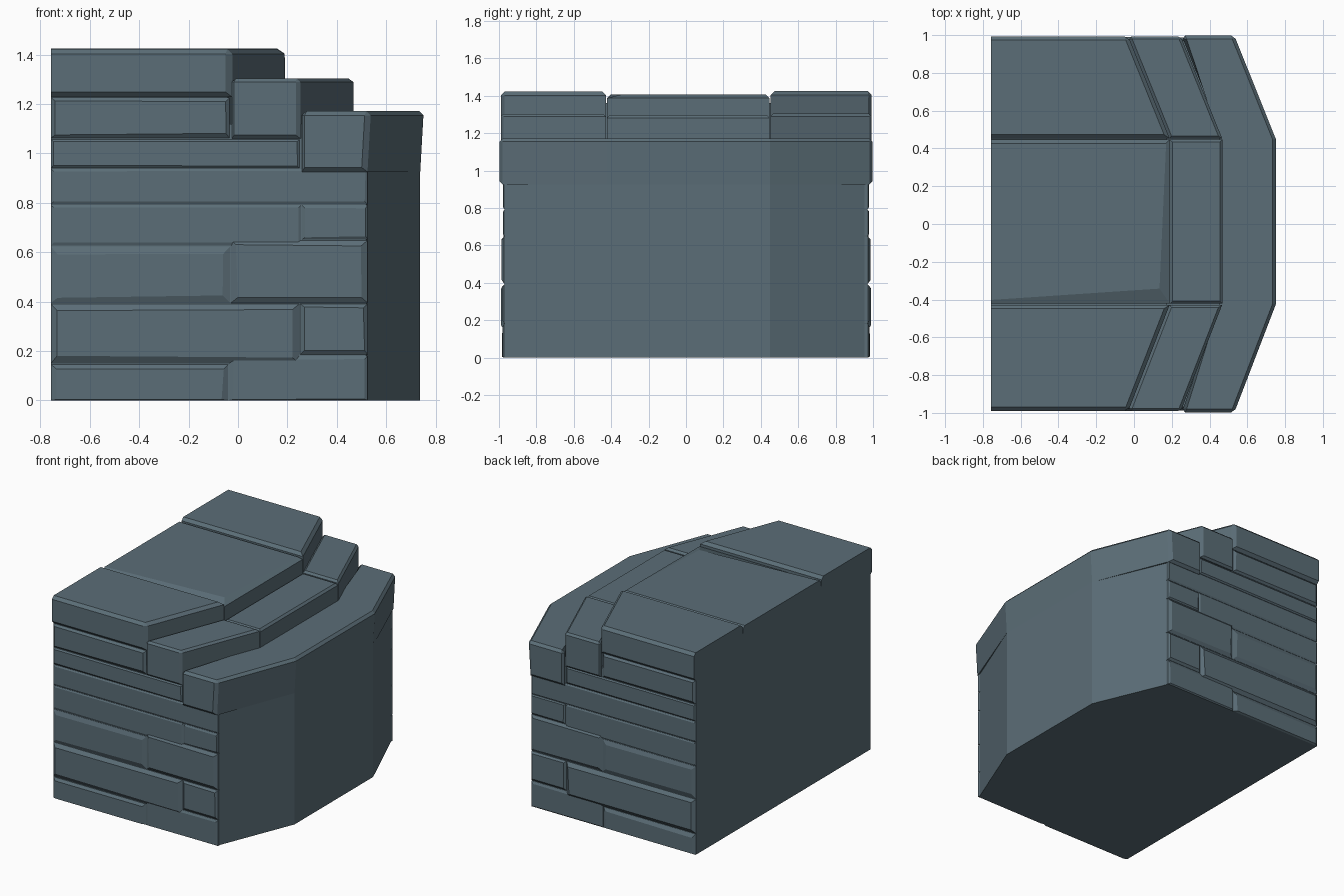
import bpy, bmesh, random

if "Cube" in bpy.data.objects:
    bpy.data.objects.remove(bpy.data.objects["Cube"])
random.seed(4)

stone = bpy.data.materials.new("slate_stone")
stone.diffuse_color = (0.105, 0.155, 0.185, 1)
stone.use_nodes = True
stone.node_tree.nodes["Principled BSDF"].inputs["Base Color"].default_value = stone.diffuse_color

LEFT = -0.757            # flat side of the model
Y1, Y2 = -0.425, 0.45    # where the stepped front bends
BEND = 0.22              # how far the middle bulges out


def finish(bm, name):
    bmesh.ops.recalc_face_normals(bm, faces=bm.faces[:])
    me = bpy.data.meshes.new(name)
    bm.to_mesh(me)
    bm.free()
    me.materials.append(stone)
    ob = bpy.data.objects.new(name, me)
    bpy.context.collection.objects.link(ob)
    return ob


def bulge(y, end):
    """x offset of the bent outline at y"""
    if y < Y1:
        return BEND * (y + end) / (Y1 + end)
    if y > Y2:
        return BEND * (end - y) / (end - Y2)
    return BEND


def band(name, x0, x1, ys, z0, z1, bevel=0.0, lean=0.0, corner=False):
    """Prism following the bent outline; x0=None means the flat left side."""
    end = max(max(abs(y) for y in ys), 0.97)

    def ring(off):
        outer = [(x1 + off + bulge(y, end), y) for y in ys]
        if x0 is None:
            return outer + [(LEFT, ys[-1]), (LEFT, ys[0])]
        return outer + [(x0 + bulge(y, end), y) for y in reversed(ys)]
    bm = bmesh.new()
    lo = [bm.verts.new((x, y, z0)) for x, y in ring(-lean)]
    hi = [bm.verts.new((x, y, z1)) for x, y in ring(0)]
    n = len(lo)
    bm.faces.new(hi)
    bm.faces.new(lo[::-1])
    for i in range(n):
        j = (i + 1) % n
        bm.faces.new((lo[i], lo[j], hi[j], hi[i]))
    if bevel:
        def worn(e):
            a, b = (v.co for v in e.verts)
            if max(a.x, b.x) < LEFT + 0.01:
                return False
            top = min(a.z, b.z) > z1 - 0.001
            face = min(abs(a.y), abs(b.y)) > 0.98
            return top or face
        bmesh.ops.bevel(bm, geom=[e for e in bm.edges if worn(e)], offset=bevel,
                        segments=1, affect='EDGES', clamp_overlap=True)
    if corner:           # chipped corner of the middle slab
        tops = [v for v in bm.verts if v.co.z > z1 - 0.001]
        v = max(tops, key=lambda v: v.co.x - v.co.y)
        v.co.x -= 0.035
        v.co.y += 0.06
    return finish(bm, name)


# Solid core, stepped in height
core_y = [-0.97, Y1, Y2, 0.97]
band("core_lower", None, 0.518, core_y, 0, 1.0)
band("core_middle", None, 0.27, core_y, 0.95, 1.12)
band("core_upper", None, -0.045, core_y, 1.05, 1.36)

# Lowest tier: one continuous kerb, leaning out slightly
band("lower_step", 0.252, 0.532, [-0.998, Y1, Y2, 0.998], 0.925, 1.172, 0.018, 0.014)

# Middle tier: three kerb stones, and the top: three slabs
G = 0.003
spans = [("front", [-0.99, Y1 - G], 0.01), ("centre", [Y1 + G, Y2 - G], -0.005),
         ("back", [Y2 + G, 0.993], 0.012)]
for label, ys, dz in spans:
    band("middle_step_" + label, -0.03, 0.248, ys, 1.06, 1.298 + dz * 0.5, 0.014)
    band("top_slab_" + label, None, -0.03, ys, 1.228, 1.412 + dz, 0.02,
         corner=(label == "centre"))

# Bricks on both end walls: x0, x1, bottom, top, edge slope width, proudness
bricks = [
    (LEFT, -0.04, 0.0, 0.145, 0.022, 0.985),
    (-0.035, 0.525, 0.0, 0.180, 0.016, 0.980),
    (LEFT, 0.248, 0.150, 0.390, 0.024, 0.990),
    (0.252, 0.525, 0.185, 0.390, 0.014, 0.985),
    (LEFT, -0.032, 0.395, 0.622, 0.026, 0.983),
    (-0.028, 0.525, 0.395, 0.648, 0.022, 0.987),
    (LEFT, 0.255, 0.626, 0.790, 0.010, 0.977),
    (0.260, 0.525, 0.652, 0.790, 0.010, 0.979),
    (LEFT, 0.525, 0.793, 0.937, 0.010, 0.978),
    (LEFT, 0.250, 0.940, 1.057, 0.010, 0.980),
    (LEFT, -0.034, 1.062, 1.226, 0.016, 0.985),
]


def brick(bm, x0, x1, z0, z1, s, proud, side):
    """Block with sloped edges, its outer face slightly uneven"""
    def quad(xa, xb, za, zb, y, j):
        r = lambda: random.uniform(-j, j)
        return [bm.verts.new((x + (r() if x > LEFT + 0.05 else 0), side * y,
                              max(0, z + r())))
                for x, z in ((xa, za), (xb, za), (xb, zb), (xa, zb))]
    back = quad(x0, x1, z0, z1, 0.93, 0)
    rim = quad(x0, x1, z0, z1, 0.972, 0)
    face = quad(x0 + s, x1 - s, z0 + s * (0.3 if z0 == 0 else 1), z1 - s, proud, s * 0.25)
    for a, b in ((back, rim), (rim, face)):
        for i in range(4):
            j = (i + 1) % 4
            bm.faces.new((a[i], a[j], b[j], b[i]))
    bm.faces.new(face)
    bm.faces.new(back[::-1])


for name, side in (("front_wall_bricks", -1), ("back_wall_bricks", 1)):
    bm = bmesh.new()
    for b in bricks:
        brick(bm, *b, side)
    finish(bm, name)
